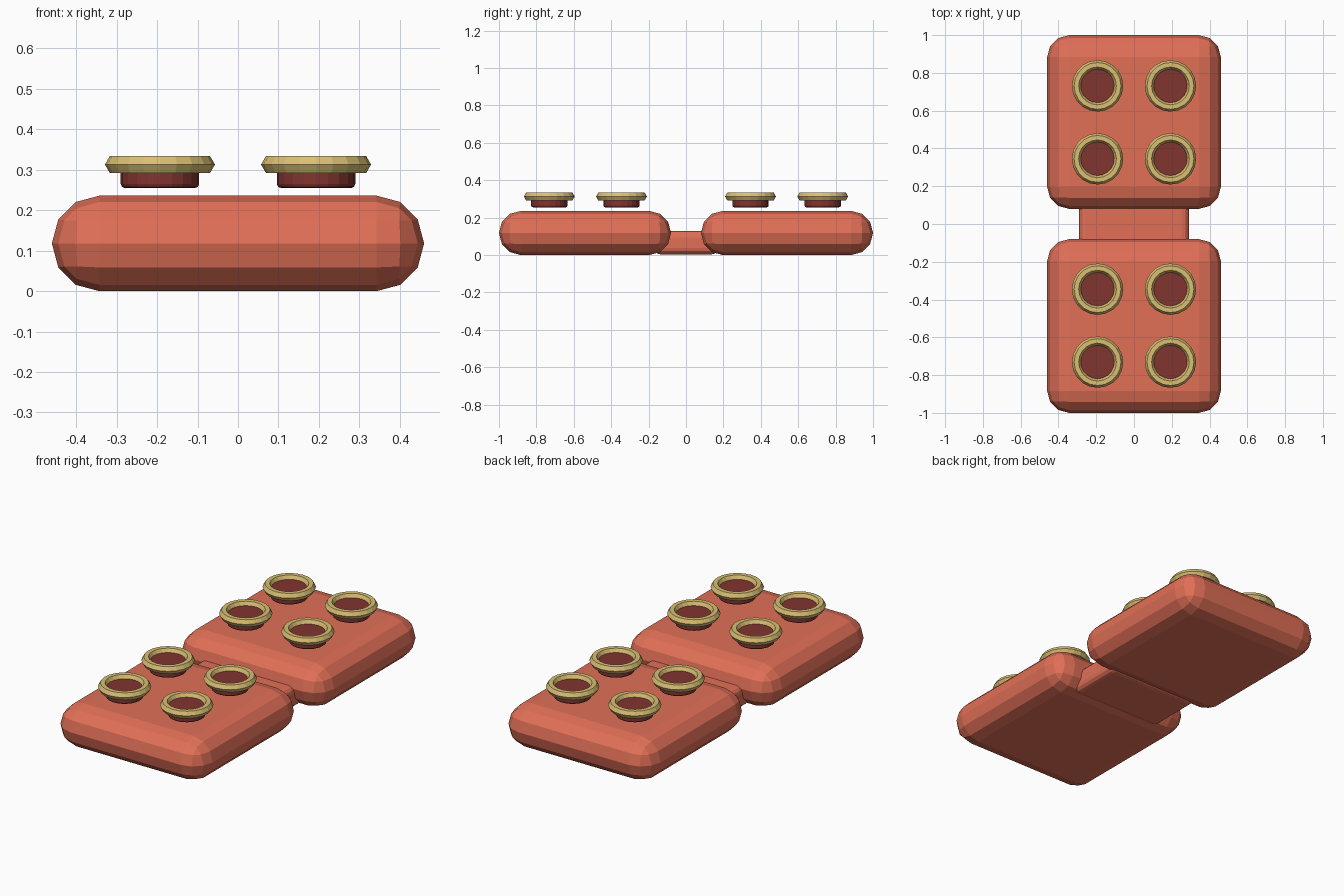
import bpy

if "Cube" in bpy.data.objects:
    bpy.data.objects.remove(bpy.data.objects["Cube"])


def material(name, color):
    m = bpy.data.materials.new(name)
    m.diffuse_color = (*color, 1)
    m.use_nodes = True
    m.node_tree.nodes["Principled BSDF"].inputs["Base Color"].default_value = m.diffuse_color
    return m


CORAL = material("coral", (0.75, 0.16, 0.095))
MAROON = material("maroon", (0.22, 0.035, 0.028))
GOLD = material("gold", (0.70, 0.52, 0.17))


def finish(name, mat, bevel=0, segments=3):
    ob = bpy.context.object
    ob.name = name
    ob.data.materials.append(mat)
    if bevel:
        mod = ob.modifiers.new("bevel", "BEVEL")
        mod.width = bevel
        mod.segments = segments
        mod.limit_method = 'ANGLE'
    return ob


def box(name, size, loc, bevel):
    bpy.ops.mesh.primitive_cube_add(size=1, location=loc)
    ob = bpy.context.object
    ob.scale = size
    bpy.ops.object.transform_apply(location=False, rotation=False, scale=True)
    return finish(name, CORAL, bevel)


# Low bridge joining the two pads
box("bridge", (0.58, 0.34, 0.125), (0, 0, 0.0655), 0.035)

for side, label in ((-1, "front"), (1, "back")):
    # Pillowy square pad
    box(label + "_pad", (0.92, 0.92, 0.236), (0, side * 0.54, 0.118), 0.117)

    # Four round studs, each topped with a faceted ring
    for dx in (-0.193, 0.193):
        for dy in (-0.193, 0.193):
            x, y = dx, side * 0.538 + dy
            bpy.ops.mesh.primitive_cylinder_add(
                vertices=20, radius=0.097, depth=0.06, location=(x, y, 0.285))
            finish(label + "_stud", MAROON, 0.01, 2)
            bpy.ops.mesh.primitive_torus_add(
                major_segments=20, minor_segments=6, major_radius=0.112,
                minor_radius=0.024, location=(x, y, 0.313))
            finish(label + "_stud_ring", GOLD)
